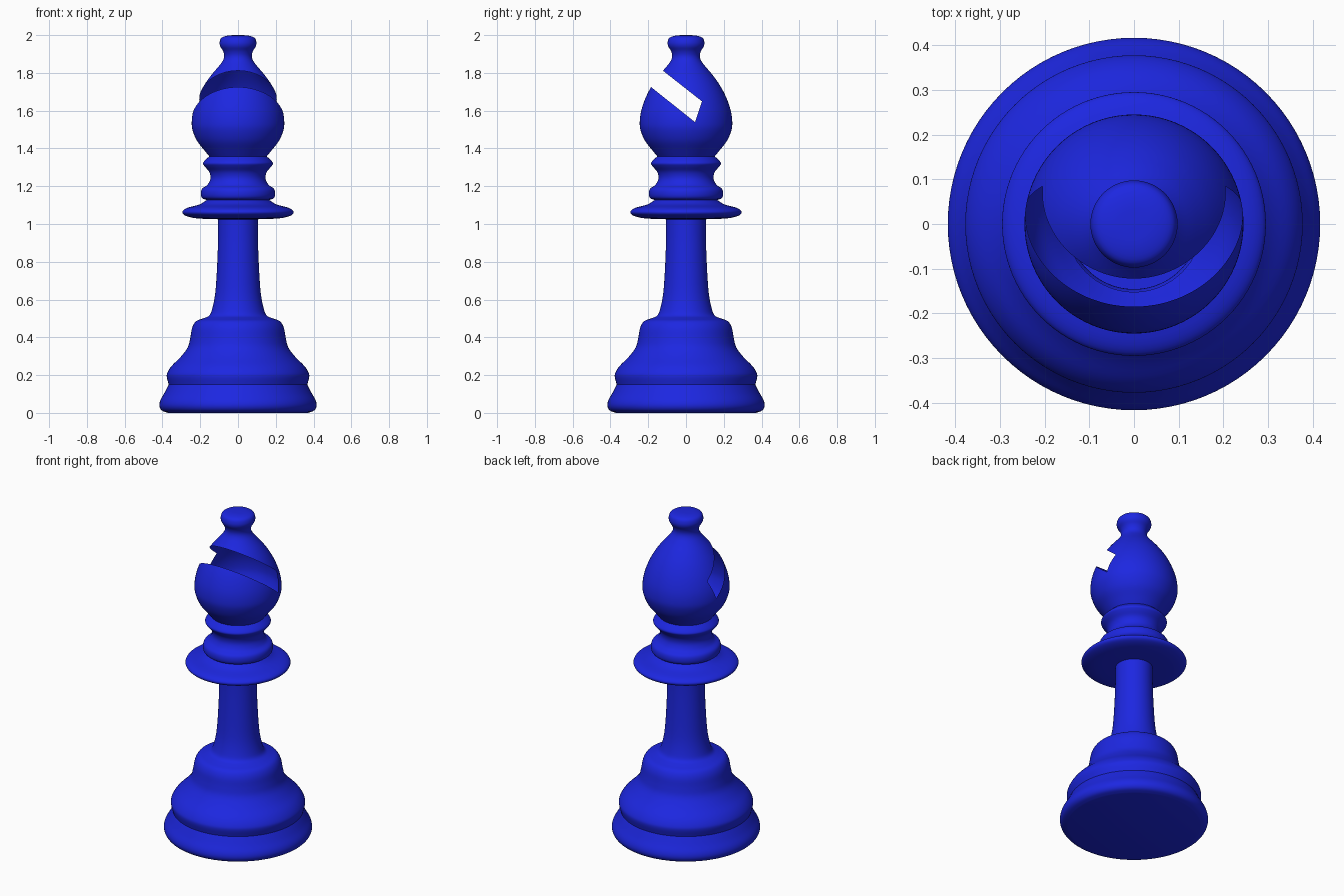
import bpy, bmesh, math
from mathutils import Vector

if "Cube" in bpy.data.objects:
    bpy.data.objects.remove(bpy.data.objects["Cube"])

# Turned profile (radius, height): each section is a smooth curve, sections meet at creases
SECTIONS = [
    [(0, 0), (0.37, 0)],
    [(0.37, 0), (0.402, 0.012), (0.416, 0.035), (0.412, 0.065), (0.39, 0.105), (0.367, 0.15)],
    [(0.367, 0.15), (0.377, 0.19), (0.373, 0.215), (0.35, 0.25), (0.305, 0.295), (0.267, 0.345),
     (0.253, 0.395), (0.243, 0.45), (0.222, 0.485), (0.185, 0.5), (0.153, 0.515), (0.137, 0.55),
     (0.121, 0.63), (0.112, 0.75), (0.106, 0.9), (0.105, 1.025)],
    [(0.105, 1.025), (0.22, 1.03), (0.28, 1.045), (0.295, 1.065), (0.27, 1.085), (0.205, 1.103),
     (0.165, 1.127)],
    [(0.165, 1.127), (0.19, 1.137), (0.197, 1.16), (0.19, 1.187), (0.162, 1.207), (0.146, 1.24),
     (0.152, 1.275), (0.175, 1.303), (0.185, 1.32), (0.176, 1.336), (0.152, 1.358)],
    [(0.152, 1.358), (0.178, 1.39), (0.217, 1.44), (0.24, 1.495), (0.245, 1.54), (0.237, 1.6),
     (0.213, 1.67), (0.179, 1.735), (0.14, 1.79), (0.102, 1.835), (0.08, 1.865), (0.073, 1.89),
     (0.079, 1.915), (0.094, 1.94), (0.097, 1.963), (0.086, 1.987), (0.05, 1.998), (0, 2.0)],
]


def smooth(pts, n=4):
    """Catmull-Rom curve through the points."""
    if len(pts) < 3:
        return [Vector(p) for p in pts]
    v = [Vector(p) for p in pts]
    v = [2 * v[0] - v[1]] + v + [2 * v[-1] - v[-2]]
    out = []
    for a, b, c, d in zip(v, v[1:], v[2:], v[3:]):
        for i in range(n):
            t = i / n
            out.append(0.5 * (2 * b + (c - a) * t + (2 * a - 5 * b + 4 * c - d) * t * t
                              + (3 * b - a - 3 * c + d) * t ** 3))
    return out + [v[-2]]


# Turn the whole piece as one hollow shell
bm = bmesh.new()
profile = []
for section in SECTIONS:
    profile += smooth(section)[(1 if profile else 0):]
verts = [bm.verts.new((max(p.x, 0), 0, p.y)) for p in profile]
edges = [bm.edges.new(pair) for pair in zip(verts, verts[1:])]
bmesh.ops.spin(bm, geom=verts + edges, cent=(0, 0, 0), axis=(0, 0, 1),
               angle=math.tau, steps=96, use_duplicate=False)
bmesh.ops.remove_doubles(bm, verts=bm.verts, dist=1e-5)
bmesh.ops.recalc_face_normals(bm, faces=bm.faces)

# Slanted slot in the head: ceiling, end and floor planes (point, normal towards the slot)
slot = [
    (Vector((0, -0.12, 1.81)), Vector((0, -0.618, -0.786))),
    (Vector((0, 0.085, 1.65)), Vector((0, -0.948, 0.319))),
    (Vector((0, -0.185, 1.725)), Vector((0, 0.623, 0.782))),
]
for point, normal in slot:
    head = [f for f in bm.faces if 1.4 < f.calc_center_median().z < 1.86]
    parts = set(head)
    for f in head:
        parts.update(f.edges)
        parts.update(f.verts)
    bmesh.ops.bisect_plane(bm, geom=list(parts), dist=1e-5, plane_co=point, plane_no=normal)
inside = [f for f in bm.faces if f.calc_center_median().z > 1.4
          and all((f.calc_center_median() - p).dot(n) > 0 for p, n in slot)]
bmesh.ops.delete(bm, geom=inside, context='FACES')

mesh = bpy.data.meshes.new("chess_bishop")
bm.to_mesh(mesh)
bm.free()
piece = bpy.data.objects.new("chess_bishop", mesh)
bpy.context.collection.objects.link(piece)

# Blue finish
blue = bpy.data.materials.new("blue")
blue.diffuse_color = (0.012, 0.02, 0.75, 1)
blue.use_nodes = True
blue.node_tree.nodes["Principled BSDF"].inputs["Base Color"].default_value = blue.diffuse_color
mesh.materials.append(blue)

bpy.context.view_layer.objects.active = piece
piece.select_set(True)
bpy.ops.object.shade_smooth_by_angle(angle=math.radians(35))
